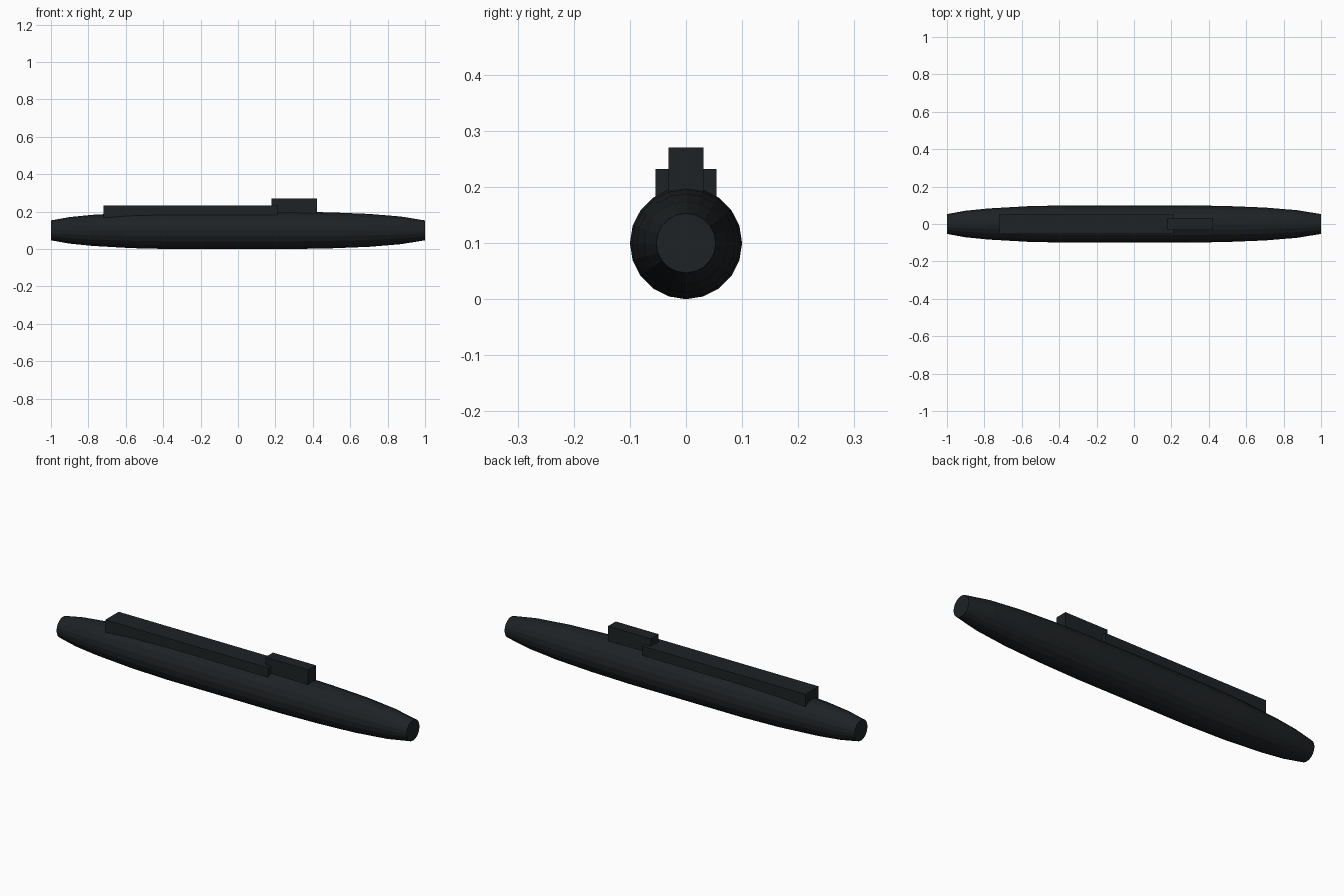
import bpy, bmesh, math

if "Cube" in bpy.data.objects:
    bpy.data.objects.remove(bpy.data.objects["Cube"])

mat = bpy.data.materials.new("black_steel")
mat.diffuse_color = (0.013, 0.016, 0.018, 1)
mat.use_nodes = True
mat.node_tree.nodes["Principled BSDF"].inputs["Base Color"].default_value = mat.diffuse_color


def finish(name, bm):
    bmesh.ops.recalc_face_normals(bm, faces=bm.faces)
    mesh = bpy.data.meshes.new(name)
    bm.to_mesh(mesh)
    bm.free()
    mesh.materials.append(mat)
    obj = bpy.data.objects.new(name, mesh)
    bpy.context.collection.objects.link(obj)
    return obj


def box(name, x0, x1, half_y, z0, z1):
    bm = bmesh.new()
    bmesh.ops.create_cube(bm, size=1)
    for v in bm.verts:
        v.co = (x1 if v.co.x > 0 else x0,
                half_y if v.co.y > 0 else -half_y,
                z1 if v.co.z > 0 else z0)
    return finish(name, bm)


# Hull: tapered 20-sided rings along x, blunt capped ends
SIDES = 20
profile = [(-1, .053), (-.9, .071), (-.78, .083), (-.57, .095), (-.36, .1),
           (.28, .1), (.5, .096), (.7, .088), (.87, .074), (1, .053)]
bm = bmesh.new()
rings = []
for x, r in profile:
    rings.append([bm.verts.new((x, r * math.cos(a), .1 + r * math.sin(a)))
                  for a in (2 * math.pi * i / SIDES for i in range(SIDES))])
for a, b in zip(rings, rings[1:]):
    for i in range(SIDES):
        j = (i + 1) % SIDES
        bm.faces.new((a[i], a[j], b[j], b[i]))
bm.faces.new(rings[0])
bm.faces.new(rings[-1])
finish("hull", bm)

# Raised missile deck and conning tower
box("deck_casing", -.72, .21, .054, .14, .232)
box("sail", .178, .423, .031, .14, .27)
